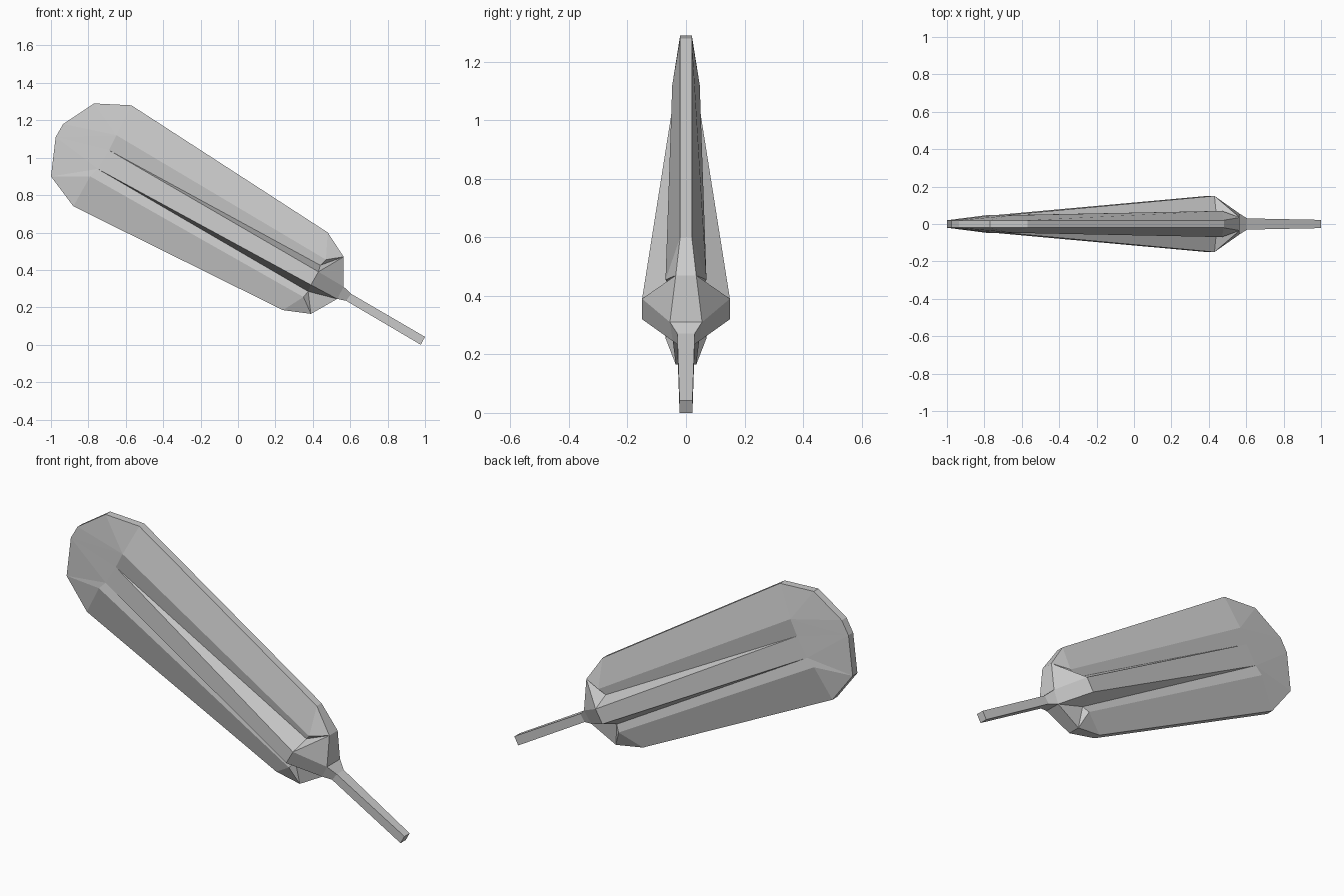
import bpy, bmesh

cube = bpy.data.objects.get("Cube")
if cube:
    bpy.data.objects.remove(cube, do_unlink=True)

grey = bpy.data.materials.new("light_grey")
grey.use_nodes = True
grey.diffuse_color = (0.6, 0.6, 0.6, 1)
grey.node_tree.nodes["Principled BSDF"].inputs["Base Color"].default_value = (0.6, 0.6, 0.6, 1)


def symmetric_solid(name, points, faces):
    """Build the front shell from named points (x, z, half depth), mirror it
    to the back and join both shells with a strip along the rim."""
    bm = bmesh.new()
    front = {k: bm.verts.new((x, -d, z)) for k, (x, z, d) in points.items()}
    back = {k: bm.verts.new((x, d, z)) for k, (x, z, d) in points.items()}
    twin = {front[k]: back[k] for k in points}
    for face in faces:
        names = face.split()
        bm.faces.new([front[n] for n in names])
        bm.faces.new([back[n] for n in reversed(names)])
    rim = [e for e in bm.edges if e.is_boundary and e.verts[0] in twin]
    for e in rim:
        a, b = e.verts
        bm.faces.new((a, b, twin[b], twin[a]))
    bmesh.ops.recalc_face_normals(bm, faces=bm.faces)
    mesh = bpy.data.meshes.new(name)
    bm.to_mesh(mesh)
    bm.free()
    mesh.materials.append(grey)
    obj = bpy.data.objects.new(name, mesh)
    bpy.context.collection.objects.link(obj)
    return obj


# Blade: thin rim, two raised panels, a tapering central ridge and its hub
rim, tip = 0.02, 0.047
blade_points = {
    "end_low": (-1.0, 0.90, rim), "end_mid": (-0.975, 1.11, rim),
    "end_high": (-0.935, 1.18, rim), "top_end": (-0.77, 1.29, rim),
    "top_start": (-0.57, 1.28, rim), "top_base": (0.48, 0.60, rim),
    "top_corner": (0.565, 0.47, 0.035), "low_end": (-0.88, 0.74, rim),
    "low_base": (0.24, 0.185, rim), "low_corner": (0.39, 0.165, 0.035),
    "neck_top": (0.565, 0.31, 0.055), "neck_low": (0.53, 0.245, 0.045),
    "crest_up_tip": (-0.65, 1.12, tip), "crest_up": (0.47, 0.455, 0.07),
    "crest_low_tip": (-0.79, 0.90, tip), "crest_low": (0.35, 0.255, 0.07),
    "ridge_up_tip": (-0.69, 1.04, tip), "ridge_up": (0.43, 0.39, 0.15),
    "ridge_low_tip": (-0.75, 0.94, tip), "ridge_low": (0.39, 0.32, 0.15),
    "groove_up": (0.44, 0.425, 0.05), "groove_low": (0.375, 0.285, 0.05),
}
blade_faces = [
    # upper panel
    "crest_up_tip crest_up top_base top_start",
    "crest_up top_corner top_base",
    "crest_up_tip top_start top_end",
    "crest_up_tip top_end end_high",
    "crest_up_tip end_high end_mid",
    # rounded end
    "crest_up_tip end_mid ridge_up_tip",
    "ridge_up_tip end_mid ridge_low_tip",
    "ridge_low_tip end_mid end_low",
    "ridge_low_tip end_low crest_low_tip",
    "crest_low_tip end_low low_end",
    # lower panel
    "crest_low_tip low_end low_base crest_low",
    "crest_low low_base low_corner",
    # grooves
    "crest_up_tip ridge_up_tip groove_up crest_up",
    "ridge_low_tip crest_low_tip crest_low groove_low",
    "crest_up groove_up top_corner",
    "crest_low low_corner groove_low",
    # ridge
    "ridge_up_tip ridge_low_tip ridge_low ridge_up",
    "ridge_up_tip ridge_up groove_up",
    "ridge_low_tip groove_low ridge_low",
    # hub
    "groove_up ridge_up top_corner",
    "ridge_up neck_top top_corner",
    "ridge_up ridge_low neck_low neck_top",
    "ridge_low groove_low neck_low",
    "groove_low low_corner neck_low",
]
symmetric_solid("blade", blade_points, blade_faces)

# Stem: flared collar leading into a slim square rod
stem_points = {
    "collar_top": (0.565, 0.31, 0.055), "collar_low": (0.53, 0.245, 0.045),
    "rod_top": (0.605, 0.272, 0.03), "rod_low": (0.578, 0.235, 0.03),
    "foot_top": (1.0, 0.042, 0.022), "foot_low": (0.977, 0.0, 0.022),
}
symmetric_solid("stem", stem_points, [
    "collar_top collar_low rod_low rod_top",
    "rod_top rod_low foot_low foot_top",
])
